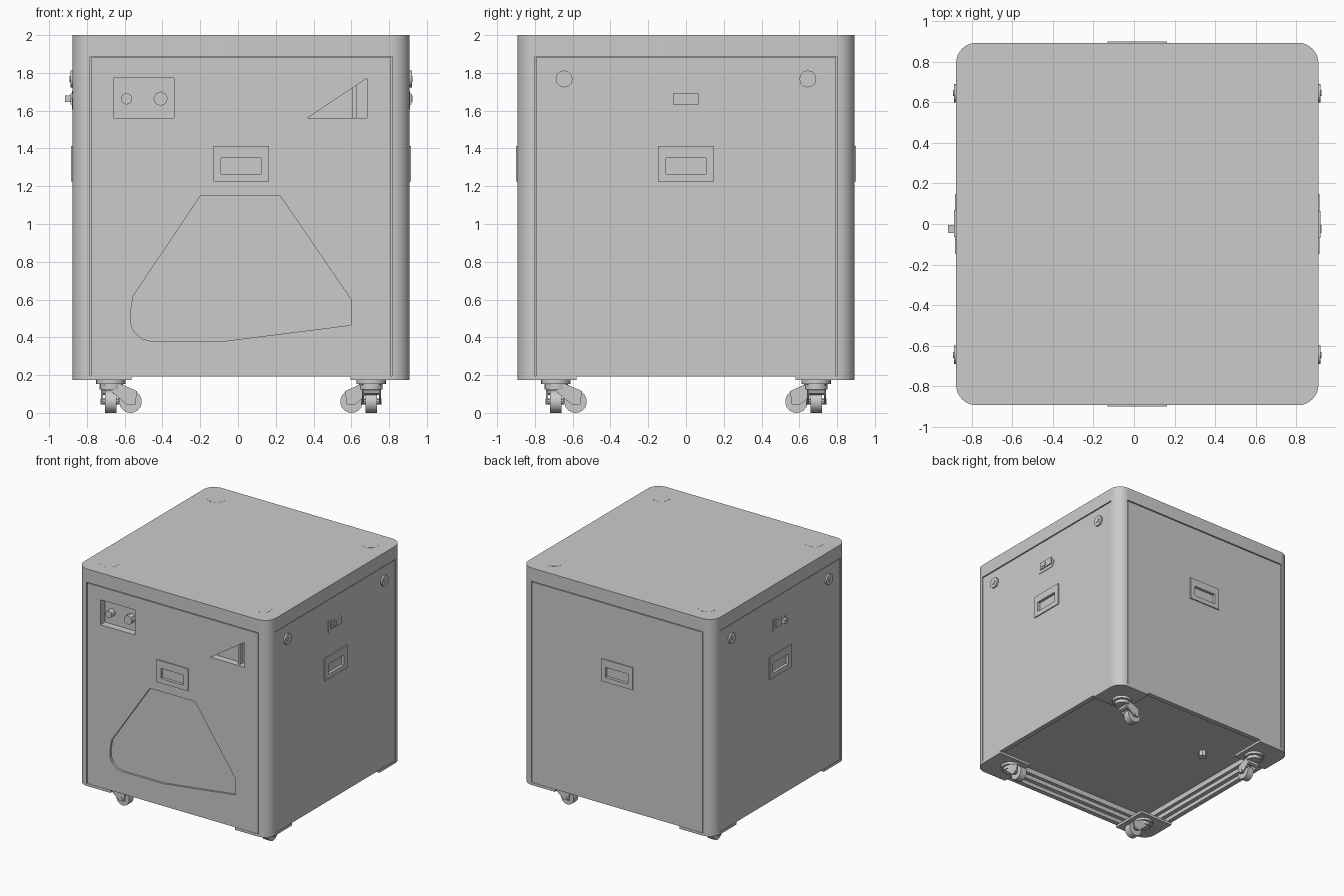
import bpy, bmesh, math
from mathutils import Matrix, Vector

if "Cube" in bpy.data.objects:
    bpy.data.objects.remove(bpy.data.objects["Cube"], do_unlink=True)

grey = bpy.data.materials.new("light_grey")
grey.use_nodes = True
COLOUR = (0.6, 0.6, 0.6, 1)
grey.diffuse_color = COLOUR
grey.node_tree.nodes["Principled BSDF"].inputs["Base Color"].default_value = COLOUR

CENTRE = Vector((0.016, 0, 0))
HALF = 0.893          # half width of the cabinet
PANEL = HALF - 0.003  # distance of the panel faces from the centre
BASE, TOP = 0.193, 2.0


def turn(side):
    """Placement of one cabinet side: 0 front, 1 +x, 2 back, 3 -x."""
    return Matrix.Translation(CENTRE) @ Matrix.Rotation(side * math.pi / 2, 4, 'Z')


def finish(name, bm, matrix, smooth=False):
    bmesh.ops.transform(bm, matrix=matrix, verts=bm.verts)
    bmesh.ops.recalc_face_normals(bm, faces=bm.faces)
    mesh = bpy.data.meshes.new(name)
    bm.to_mesh(mesh)
    bm.free()
    mesh.materials.append(grey)
    obj = bpy.data.objects.new(name, mesh)
    bpy.context.collection.objects.link(obj)
    if smooth:
        smooth_shade(obj)
    return obj


def smooth_shade(obj):
    bpy.ops.object.select_all(action='DESELECT')
    obj.select_set(True)
    bpy.context.view_layer.objects.active = obj
    bpy.ops.object.shade_smooth_by_angle(angle=math.radians(35))


def extrude(name, points, vector, matrix):
    bm = bmesh.new()
    face = bm.faces.new([bm.verts.new(p) for p in points])
    grown = bmesh.ops.extrude_face_region(bm, geom=[face])
    moved = [g for g in grown["geom"] if isinstance(g, bmesh.types.BMVert)]
    bmesh.ops.translate(bm, vec=vector, verts=moved)
    return finish(name, bm, matrix)


def plate(name, outline, inner, outer, side=0):
    """Outline in (across, height), spanning two distances from the centre."""
    return extrude(name, [(u, -inner, z) for u, z in outline],
                   (0, inner - outer, 0), turn(side))


def slab(name, outline, low, high, matrix):
    return extrude(name, [(x, y, low) for x, y in outline], (0, 0, high - low), matrix)


def rect(u0, u1, z0, z1):
    return [(u0, z0), (u1, z0), (u1, z1), (u0, z1)]


def disc(name, radius, depth, matrix, axis='Z', sides=20):
    bm = bmesh.new()
    bmesh.ops.create_cone(bm, cap_ends=True, segments=sides, radius1=radius,
                          radius2=radius, depth=depth)
    if axis != 'Z':
        matrix = matrix @ Matrix.Rotation(math.pi / 2, 4, axis)
    return finish(name, bm, matrix, True)


def cut(targets, cutter):
    for obj in targets:
        mod = obj.modifiers.new("cut", 'BOOLEAN')
        mod.operation, mod.solver, mod.object = 'DIFFERENCE', 'EXACT', cutter
        bpy.context.view_layer.objects.active = obj
        bpy.ops.object.modifier_apply(modifier=mod.name)
    bpy.data.objects.remove(cutter, do_unlink=True)


def side_spot(side, u, z, distance):
    return turn(side) @ Matrix.Translation((u, -distance, z))


# Cabinet frame with rounded corner posts
RADIUS, STEPS = 0.1, 8


def rounded_corner(corner):
    mid = Matrix.Rotation(corner * math.pi / 2, 2) @ Vector((HALF - RADIUS, HALF - RADIUS))
    angles = [(corner + i / STEPS) * math.pi / 2 for i in range(STEPS + 1)]
    return [(mid.x + RADIUS * math.cos(a), mid.y + RADIUS * math.sin(a)) for a in angles]


ring = [p for corner in range(4) for p in rounded_corner(corner)]
frame = slab("cabinet_frame", ring, BASE, TOP, turn(0))

# Open underside and shallow side openings
cut([frame], slab("underside_cutter", rect(-0.85, 0.85, -0.85, 0.85),
                  BASE - 0.1, BASE + 0.11, turn(0)))
for side in range(4):
    cut([frame], plate("opening_cutter", rect(-0.80, 0.80, BASE - 0.1, 1.888),
                       HALF - 0.022, HALF + 0.1, side))

# Side panels, leaving a thin groove at the top and flanks
panels = [plate(name, rect(-0.794, 0.794, BASE, 1.881), HALF - 0.023, PANEL, side)
          for side, name in enumerate(("front_panel", "left_panel", "back_panel", "right_panel"))]

# Recesses of the front: control pocket, wedge pocket, large hatch
pocket = rect(-0.674, -0.354, 1.562, 1.772)
wedge = [(0.352, 1.562), (0.668, 1.562), (0.668, 1.772)]
hatch = [(-0.214, 1.15), (0.206, 1.15), (0.583, 0.6), (0.583, 0.465), (-0.09, 0.38),
         (-0.476, 0.38), (-0.525, 0.393), (-0.562, 0.425), (-0.584, 0.47), (-0.586, 0.53),
         (-0.57, 0.62)]
for outline, depth in ((pocket, 0.06), (wedge, 0.06), (hatch, 0.018)):
    cut([frame, panels[0]], plate("recess_cutter", outline, PANEL - depth, HALF + 0.1))
smooth_shade(frame)

# Control knobs in the pocket
for name, u, radius, sides in (("round_button", -0.606, 0.03, 16), ("dial", -0.426, 0.038, 8)):
    disc(name, radius, 0.05, side_spot(0, u, 1.663, PANEL - 0.035), 'X', sides)

# Upright divider in the wedge pocket
plate("wedge_divider", rect(0.591, 0.611, 1.562, 1.73), PANEL - 0.06, PANEL - 0.02)

# Recessed pull handle on every side
for side in range(4):
    handle = plate("pull_handle", rect(-0.147, 0.147, 1.225, 1.413), PANEL - 0.005,
                   HALF + 0.006, side)
    cut([handle, frame, panels[side]],
        plate("grip_cutter", rect(-0.105, 0.105, 1.265, 1.35), PANEL - 0.015, HALF + 0.1, side))

# Round locks and latch on both flanks
for side in (1, 3):
    for u in (-0.645, 0.645):
        disc("lock_ring", 0.045, 0.03, side_spot(side, u, 1.768, HALF - 0.004), 'X', 12)
        disc("lock_core", 0.016, 0.012, side_spot(side, u, 1.768, HALF + 0.01), 'X', 10)
    plate("latch_plate", [(-0.095, 1.605), (0.065, 1.605), (0.085, 1.63), (0.085, 1.66),
                          (-0.055, 1.705), (-0.095, 1.705)], PANEL - 0.004, HALF + 0.001, side)
    plate("latch_body", rect(-0.07, 0.065, 1.632, 1.692), PANEL, HALF + 0.01, side)
    lever, reach = (0.025, 0.04) if side == 3 else (-0.025, 0.016)
    plate("latch_lever", rect(lever - 0.02, lever + 0.02, 1.645, 1.68), PANEL,
          HALF + reach, side)

# Stacking pads on the top
for x in (-0.714, 0.714):
    for y in (-0.712, 0.715):
        disc("stacking_pad", 0.072, 0.004, turn(0) @ Matrix.Translation((x, y, TOP - 0.001)),
             sides=14)

# Stepped rails inside the open underside
for side in range(4):
    plate("lower_rail", rect(-0.83, 0.83, 0.225, 0.26), 0.815, 0.855, side)
    plate("upper_rail", rect(-0.80, 0.80, 0.26, 0.305), 0.785, 0.855, side)
disc("floor_bolt", 0.035, 0.05, turn(0) @ Matrix.Translation((-0.48, 0.3, 0.28)), sides=8)

# Swivel casters under square corner plates, each trailing along a different edge
corner_plate = [(-0.58, -HALF), (-0.58, -0.58), (-HALF, -0.58)] + rounded_corner(2)
fork = [(-0.04, 0.155), (0.05, 0.155), (0.14, 0.115), (0.13, 0.045), (0.085, 0.045), (0.03, 0.09)]
for side in range(4):
    slab("corner_plate", corner_plate, 0.173, BASE + 0.001, turn(side))
    spot = turn(side) @ Matrix.Translation((-0.69, -0.69, 0))
    disc("swivel_bearing", 0.078, 0.022, spot @ Matrix.Translation((0, 0, 0.163)))
    disc("swivel_collar", 0.06, 0.03, spot @ Matrix.Translation((0.005, 0, 0.14)))
    for y in (-0.05, 0.04):
        extrude("caster_fork", [(x, y, z) for x, z in fork], (0, 0.01, 0), spot)
    hub = spot @ Matrix.Translation((0.105, 0, 0.06))
    disc("caster_wheel", 0.06, 0.06, hub, 'X', 18)
    disc("caster_axle", 0.016, 0.11, hub, 'X', 8)
    disc("brake_pedal", 0.025, 0.08, spot @ Matrix.Translation((0.03, 0, 0.12)), 'X', 8)
